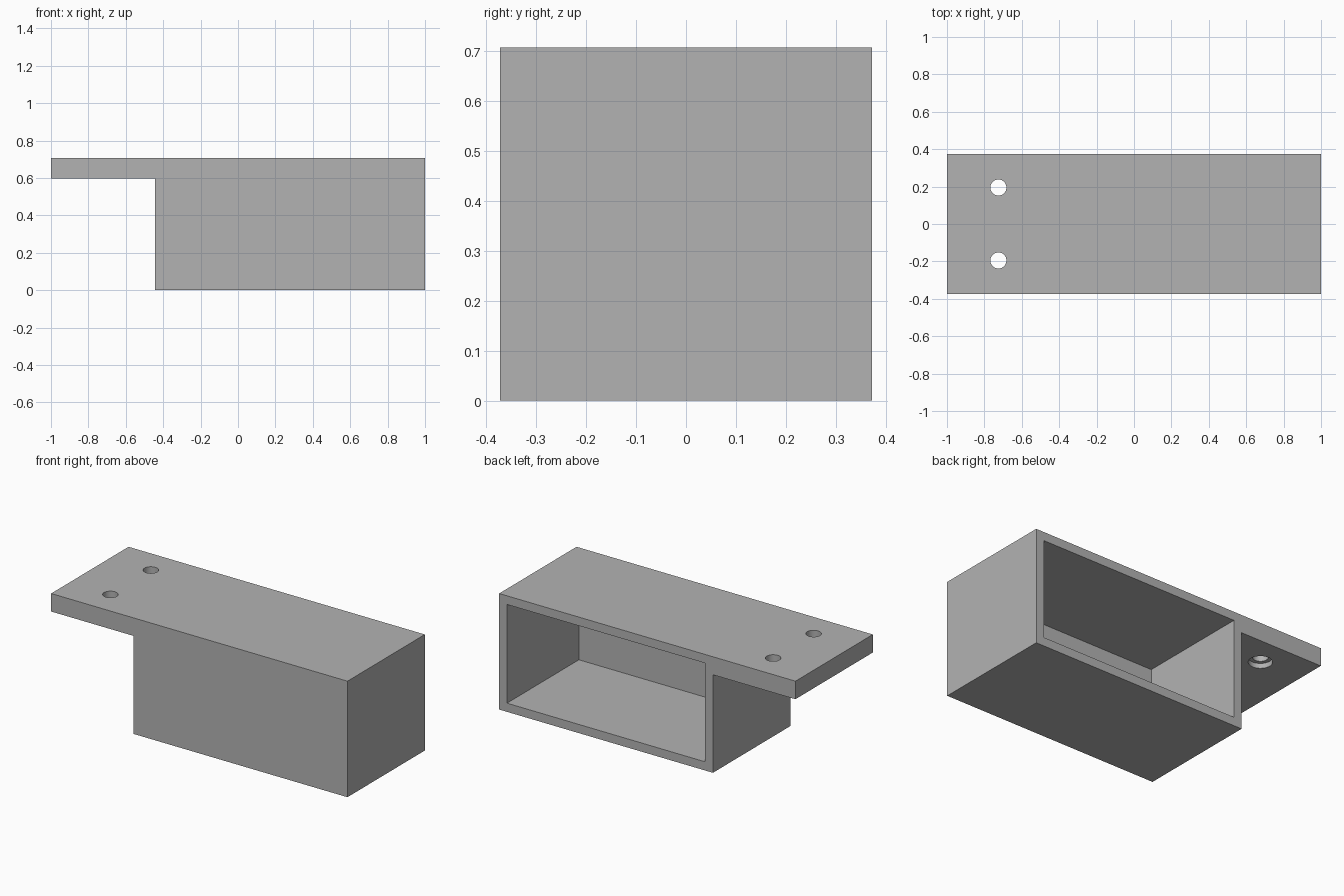
import bpy
import bmesh
from mathutils import Matrix, Vector

cube = bpy.data.objects.get("Cube")
if cube:
    bpy.data.objects.remove(cube, do_unlink=True)

HALF_Y, TOP, SHELF_Z, BOX_X, WALL = 0.373, 0.708, 0.598, -0.443, 0.053
HOLE_X, HOLE_Y, HOLE_R, BORE_R, BORE_DEPTH = -0.725, 0.195, 0.043, 0.066, 0.03

grey = bpy.data.materials.new("plain grey")
grey.use_nodes = True
colour = (0.45, 0.45, 0.45, 1)
grey.diffuse_color = colour
grey.node_tree.nodes["Principled BSDF"].inputs["Base Color"].default_value = colour


def make_object(name, bm):
    bmesh.ops.recalc_face_normals(bm, faces=bm.faces)
    mesh = bpy.data.meshes.new(name)
    bm.to_mesh(mesh)
    bm.free()
    mesh.materials.append(grey)
    obj = bpy.data.objects.new(name, mesh)
    bpy.context.collection.objects.link(obj)
    return obj


def extruded(name, profile, y0, y1):
    """Extrude an x-z outline along y."""
    bm = bmesh.new()
    face = bm.faces.new([bm.verts.new((x, y0, z)) for x, z in profile])
    out = bmesh.ops.extrude_face_region(bm, geom=[face])
    verts = [v for v in out["geom"] if isinstance(v, bmesh.types.BMVert)]
    bmesh.ops.translate(bm, verts=verts, vec=Vector((0, y1 - y0, 0)))
    return make_object(name, bm)


def cylinder(name, radius, y, z0, z1):
    bm = bmesh.new()
    bmesh.ops.create_cone(bm, cap_ends=True, segments=32, radius1=radius,
                          radius2=radius, depth=z1 - z0,
                          matrix=Matrix.Translation((HOLE_X, y, (z0 + z1) / 2)))
    return make_object(name, bm)


def cut(target, cutter):
    cutter.hide_render = True
    mod = target.modifiers.new("cut", "BOOLEAN")
    mod.operation = "DIFFERENCE"
    mod.solver = "EXACT"
    mod.object = cutter
    bpy.context.view_layer.objects.active = target
    bpy.ops.object.modifier_apply(modifier=mod.name)
    bpy.data.objects.remove(cutter, do_unlink=True)


# Housing with its mounting shelf
body = extruded("housing_with_shelf",
                [(-1, TOP), (-1, SHELF_Z), (BOX_X, SHELF_Z),
                 (BOX_X, 0), (1, 0), (1, TOP)], -HALF_Y, HALF_Y)

# Cavity open at the back
x0, x1, z0, z1 = BOX_X + WALL, 1 - WALL, WALL, TOP - WALL
cut(body, extruded("cavity_cutter", [(x0, z0), (x1, z0), (x1, z1), (x0, z1)],
                   WALL - HALF_Y, HALF_Y + 0.1))

# Screw holes, counterbored from beneath
for y in (-HOLE_Y, HOLE_Y):
    cut(body, cylinder("hole_cutter", HOLE_R, y, SHELF_Z - 0.1, TOP + 0.1))
    cut(body, cylinder("bore_cutter", BORE_R, y, SHELF_Z - 0.1, SHELF_Z + BORE_DEPTH))

# Smooth hole walls, crisp edges elsewhere
bpy.ops.object.select_all(action="DESELECT")
body.select_set(True)
bpy.context.view_layer.objects.active = body
bpy.ops.object.shade_smooth_by_angle()
